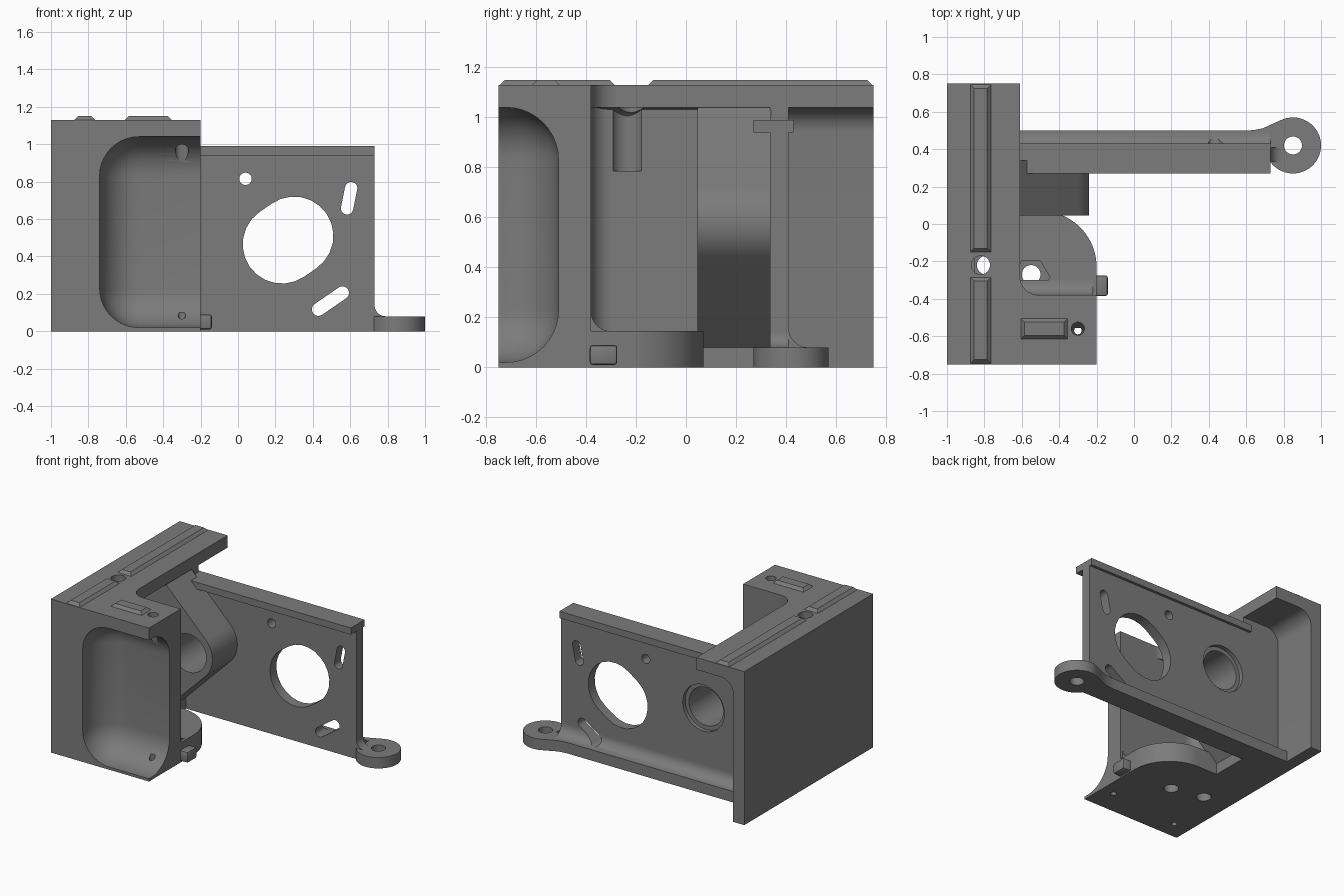
import bpy, bmesh
from math import sin, cos, pi, radians, atan2
from mathutils import Vector

if "Cube" in bpy.data.objects:
    bpy.data.objects.remove(bpy.data.objects["Cube"])

grey = bpy.data.materials.new("plain grey")
grey.use_nodes = True
grey.diffuse_color = (0.2, 0.2, 0.2, 1)
grey.node_tree.nodes["Principled BSDF"].inputs["Base Color"].default_value = (0.2, 0.2, 0.2, 1)

AXES = {"x": lambda u, v, w: (w, u, v),
        "y": lambda u, v, w: (u, w, v),
        "z": lambda u, v, w: (u, v, w)}


def finish(name, bm):
    bmesh.ops.recalc_face_normals(bm, faces=bm.faces)
    mesh = bpy.data.meshes.new(name)
    bm.to_mesh(mesh)
    bm.free()
    mesh.materials.append(grey)
    ob = bpy.data.objects.new(name, mesh)
    bpy.context.collection.objects.link(ob)
    return ob


def prism(name, pts, axis, a, b):
    """Extrude an outline along an axis from a to b."""
    bm = bmesh.new()
    face = bm.faces.new([bm.verts.new(AXES[axis](u, v, a)) for u, v in pts])
    new = bmesh.ops.extrude_face_region(bm, geom=[face])["geom"]
    move = Vector(AXES[axis](0, 0, b - a))
    bmesh.ops.translate(bm, vec=move, verts=[g for g in new if isinstance(g, bmesh.types.BMVert)])
    return finish(name, bm)


def box(name, x, y, z, bevel=0, segments=1, pick=lambda e: True):
    bm = bmesh.new()
    bmesh.ops.create_cube(bm, size=1)
    for v in bm.verts:
        v.co = [r[0] if c < 0 else r[1] for c, r in zip(v.co, (x, y, z))]
    if bevel:
        bmesh.ops.bevel(bm, geom=[e for e in bm.edges if pick(e)], offset=bevel,
                        segments=segments, profile=0.5, affect="EDGES")
    return finish(name, bm)


def arc(u, v, r, start, end, n=12):
    steps = [radians(start + (end - start) * i / n) for i in range(n + 1)]
    return [(u + r * cos(t), v + r * sin(t)) for t in steps]


def circle(u, v, r, n=40):
    return arc(u, v, r, 0, 360 * (n - 1) / n, n - 1)


def fillet(u, v, r, su, sv):
    """Concave corner filler growing from (u, v) towards the signs su, sv."""
    return [(u, v)] + [(u + su * r * (1 - sin(t * pi / 16)), v + sv * r * (1 - cos(t * pi / 16)))
                       for t in range(9)]


def slot(p, q, r0, r1):
    d = atan2(q[1] - p[1], q[0] - p[0]) * 180 / pi
    return arc(*p, r0, d + 90, d + 270) + arc(*q, r1, d - 90, d + 90)


def cut(ob, *cutters):
    for c in cutters:
        mod = ob.modifiers.new("cut", "BOOLEAN")
        mod.operation, mod.solver, mod.object = "DIFFERENCE", "EXACT", c
        bpy.context.view_layer.objects.active = ob
        bpy.ops.object.modifier_apply(modifier=mod.name)
        bpy.data.objects.remove(c)


def hole(axis, u, v, r, a, b, n=40):
    return prism("cutter", circle(u, v, r, n), axis, a, b)


# Front block with a rounded scoop open to the front and side
block = box("front_block", (-1, -0.2), (-0.75, -0.38), (0, 1.13))
cut(block,
    box("cutter", (-0.74, 0.6), (-1.4, -0.51), (0.02, 1.04), 0.21, 10),
    hole("z", -0.3, -0.56, 0.035, 0.88, 1.3),
    hole("z", -0.3, -0.57, 0.02, -0.1, 0.1),
    hole("z", -0.87, -0.62, 0.02, -0.1, 0.1))

# Side wall running into the top flange
wall = prism("side_wall_and_flange",
             [(-1, 0), (-0.91, 0)] + arc(-0.81, 0.94, 0.1, 180, 90)
             + [(-0.61, 1.04), (-0.61, 1.13), (-1, 1.13)], "y", -0.39, 0.75)
cut(wall, hole("z", -0.82, -0.22, 0.05, 0.785, 1.3))

inner = box("thick_wall_panel", (-0.95, -0.85), (-0.39, 0.06), (0.05, 1.05))
cut(inner, hole("z", -0.82, -0.235, 0.065, 0.785, 1.3))

# Concave corners
prism("flange_corner", fillet(-0.61, -0.38, 0.1, 1, 1), "z", 1.04, 1.13)
prism("wall_corner", fillet(-0.85, -0.38, 0.08, 1, 1), "z", 0.1, 1.05)
prism("block_foot_corner", fillet(-0.38, 0.145, 0.08, 1, 1), "x", -0.85, -0.22)

# Rounded base with nut trap
base = prism("rounded_base",
             [(-0.95, -0.4), (-0.2, -0.4)] + arc(-0.5, -0.23, 0.3, 0, 90, 20) + [(-0.95, 0.07)],
             "z", 0, 0.145)
cut(base,
    hole("z", -0.55, -0.285, 0.1, 0.06, 0.3, 6),
    hole("z", -0.55, -0.27, 0.05, -0.1, 0.3),
    hole("z", -0.79, -0.22, 0.05, -0.1, 0.3))
box("floor_slab", (-0.95, -0.66), (0.05, 0.45), (0, 0.08))
box("base_lug", (-0.24, -0.14), (-0.385, -0.275), (0.01, 0.09), 0.012, 2)

# Bearing wedge with rounded nose
wedge = prism("bearing_wedge",
              [(-0.95, 0.02), (-0.722, 0.02)] + arc(-0.43, 0.58, 0.19, -45, 45, 16)
              + [(-0.622, 1.04), (-0.95, 1.04)], "y", 0.045, 0.34)
cut(wedge, hole("y", -0.43, 0.58, 0.14, -0.1, 0.6))

# Motor plate with its openings
plate = prism("motor_plate",
              [(-0.95, 0), (0.73, 0), (0.73, 0.96), (-0.61, 0.96), (-0.61, 1.05), (-0.95, 1.05)],
              "y", 0.335, 0.41)
foot = prism("plate_foot",
             [(0.34, 0), (0.5, 0), (0.5, 0.08)] + arc(0.49, 0.16, 0.08, 270, 180, 10)
             + [(0.34, 0.16)], "x", -0.95, 0.73)


def openings():
    return [prism("cutter", slot((0.235, 0.465), (0.3, 0.51), 0.21, 0.21), "y", 0, 0.7),
            hole("y", 0.04, 0.815, 0.033, 0, 0.7),
            prism("cutter", slot((0.583, 0.657), (0.605, 0.765), 0.033, 0.033), "y", 0, 0.7),
            prism("cutter", slot((0.43, 0.117), (0.558, 0.205), 0.035, 0.035), "y", 0, 0.7),
            hole("y", -0.43, 0.58, 0.14, 0, 0.7),
            hole("y", -0.43, 0.58, 0.17, 0.38, 0.7)]


cut(plate, *openings())
cut(foot, prism("cutter", slot((0.43, 0.117), (0.558, 0.205), 0.035, 0.035), "y", 0, 0.7))
box("plate_lip", (-0.66, 0.73), (0.27, 0.43), (0.94, 0.99))

# Mounting ear at the end of the foot
ear = prism("mounting_ear",
            [(0.6, 0.345), (0.73, 0.345)] + arc(0.85, 0.42, 0.15, 210, 470, 36)
            + [(0.74, 0.535), (0.69, 0.512), (0.64, 0.502), (0.6, 0.5)], "z", 0, 0.08)
cut(ear, hole("z", 0.85, 0.42, 0.048, -0.1, 0.2))
prism("ear_corner", fillet(0.73, 0.08, 0.06, 1, 1), "y", 0.335, 0.41)

# Chamfered locating rails on top
upper = lambda e: all(v.co.z > 1.145 for v in e.verts)
for name, x, y in (("front_rail", (-0.875, -0.765), (-0.745, -0.285)),
                   ("long_rail", (-0.875, -0.765), (-0.15, 0.745)),
                   ("short_rail", (-0.605, -0.355), (-0.615, -0.505))):
    box(name, x, tuple(sorted(y)), (1.12, 1.15), 0.02, 1, upper)

# Smooth the round surfaces and keep edges crisp
bpy.ops.object.select_all(action="DESELECT")
for ob in bpy.context.scene.objects:
    if ob.type == "MESH" and ob.data.materials and ob.data.materials[0] == grey:
        ob.select_set(True)
        bpy.context.view_layer.objects.active = ob
bpy.ops.object.shade_smooth_by_angle(angle=radians(30))
